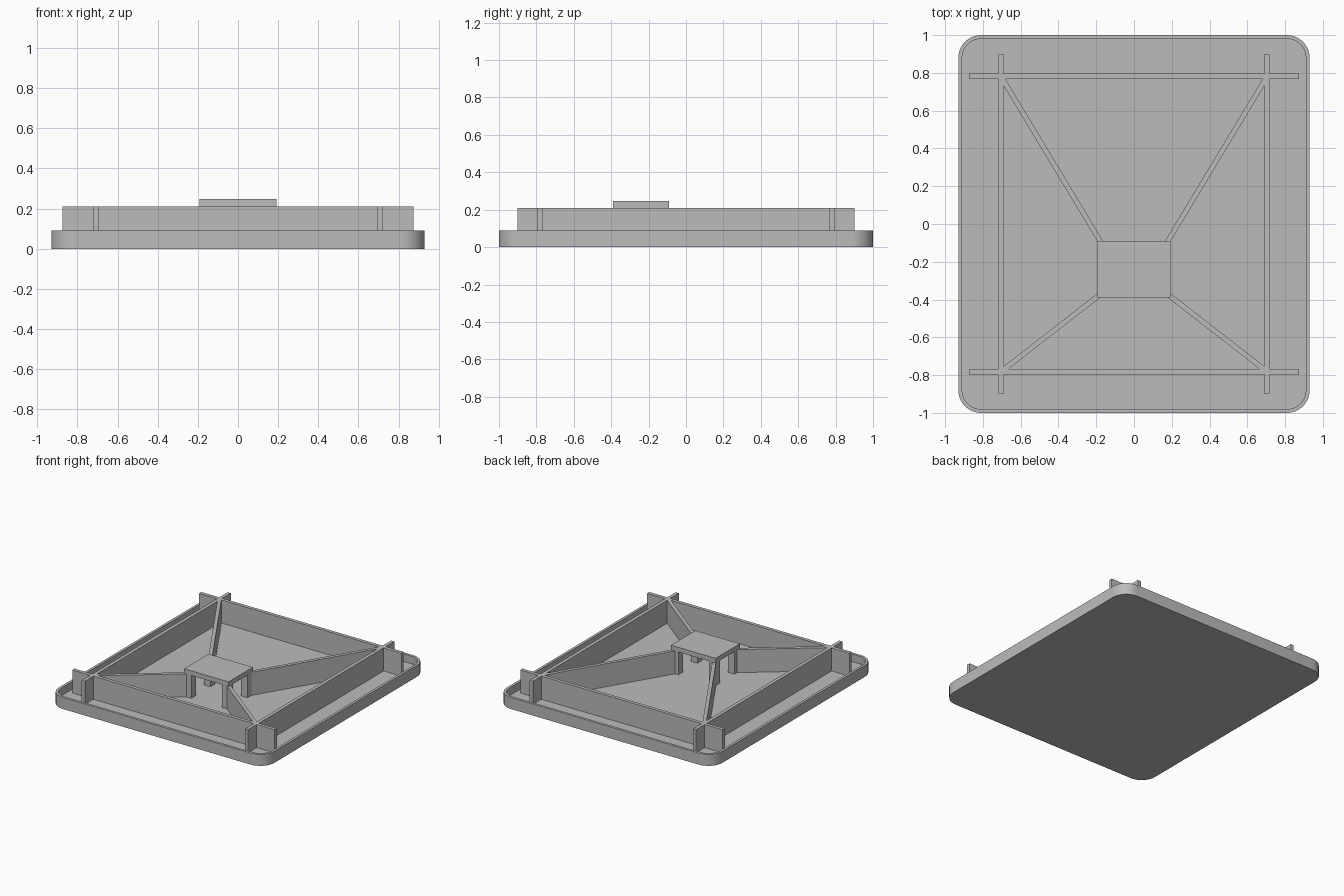
import bpy, bmesh, math
from mathutils import Vector

if "Cube" in bpy.data.objects:
    bpy.data.objects.remove(bpy.data.objects["Cube"], do_unlink=True)

# Single plain material
grey = bpy.data.materials.new("plain grey")
grey.use_nodes = True
colour = (0.5, 0.5, 0.5, 1)
grey.diffuse_color = colour
grey.node_tree.nodes["Principled BSDF"].inputs["Base Color"].default_value = colour

HALF_X, HALF_Y = 0.93, 1.0      # tray footprint
LIP, RADIUS = 0.02, 0.12        # lip thickness, corner radius
FLOOR, LIP_TOP, RIB_TOP = 0.03, 0.09, 0.21
RIB = 0.027                     # rib thickness
RIB_X, RIB_Y = 0.705, 0.782     # rib centre lines


def finish(name, bm):
    bmesh.ops.recalc_face_normals(bm, faces=bm.faces)
    mesh = bpy.data.meshes.new(name)
    bm.to_mesh(mesh)
    bm.free()
    mesh.materials.append(grey)
    obj = bpy.data.objects.new(name, mesh)
    bpy.context.collection.objects.link(obj)
    return obj


def box(name, x, y, z0, z1, size_x, size_y, angle=0.0):
    bm = bmesh.new()
    bmesh.ops.create_cube(bm, size=1)
    bmesh.ops.scale(bm, vec=(size_x, size_y, z1 - z0), verts=bm.verts)
    obj = finish(name, bm)
    obj.location = (x, y, (z0 + z1) / 2)
    obj.rotation_euler.z = angle
    return obj


def wall(name, start, end, z1=RIB_TOP):
    a, b = Vector(start), Vector(end)
    mid, run = (a + b) / 2, b - a
    return box(name, mid.x, mid.y, FLOOR - 0.01, z1, run.length, RIB,
               math.atan2(run.y, run.x))


def rounded_ring(bm, inset, z, steps=10):
    r = RADIUS - inset
    ring = []
    for quarter, (sx, sy) in enumerate(((1, 1), (-1, 1), (-1, -1), (1, -1))):
        for i in range(steps + 1):
            a = (quarter + i / steps) * math.pi / 2
            ring.append(bm.verts.new((sx * (HALF_X - RADIUS) + r * math.cos(a),
                                      sy * (HALF_Y - RADIUS) + r * math.sin(a), z)))
    return ring


# Tray: rounded base plate with a thin raised lip
bm = bmesh.new()
profile = ((0, 0), (0, LIP_TOP), (LIP, LIP_TOP), (LIP, FLOOR))
rings = [rounded_ring(bm, inset, z) for inset, z in profile]
for low, high in zip(rings, rings[1:]):
    for i in range(len(low)):
        j = (i + 1) % len(low)
        bm.faces.new((low[i], low[j], high[j], high[i]))
bm.faces.new(rings[0])
bm.faces.new(rings[-1])
tray = finish("tray", bm)
bpy.ops.object.select_all(action="DESELECT")
tray.select_set(True)
bpy.context.view_layer.objects.active = tray
bpy.ops.object.shade_smooth_by_angle(angle=math.radians(30))

# Crossing frame ribs
for label, s in (("front", -1), ("back", 1)):
    wall(label + "_rib", (-0.873, s * RIB_Y), (0.873, s * RIB_Y))
for label, s in (("right", -1), ("left", 1)):
    wall(label + "_rib", (s * RIB_X, -0.9), (s * RIB_X, 0.9))

# Central raised table: top plate, corner posts and diagonal ribs to the frame
TABLE_Y = -0.24
box("table_top", 0, TABLE_Y, RIB_TOP, 0.247, 0.384, 0.3)
for side, sx in (("right", -1), ("left", 1)):
    for end, sy in (("front", -1), ("back", 1)):
        px, py = sx * 0.16, TABLE_Y + sy * 0.118
        box(f"{end}_{side}_post", px, py, FLOOR - 0.01, RIB_TOP, 0.055, 0.055)
        wall(f"{end}_{side}_diagonal_rib", (px, py), (sx * RIB_X, sy * RIB_Y))
